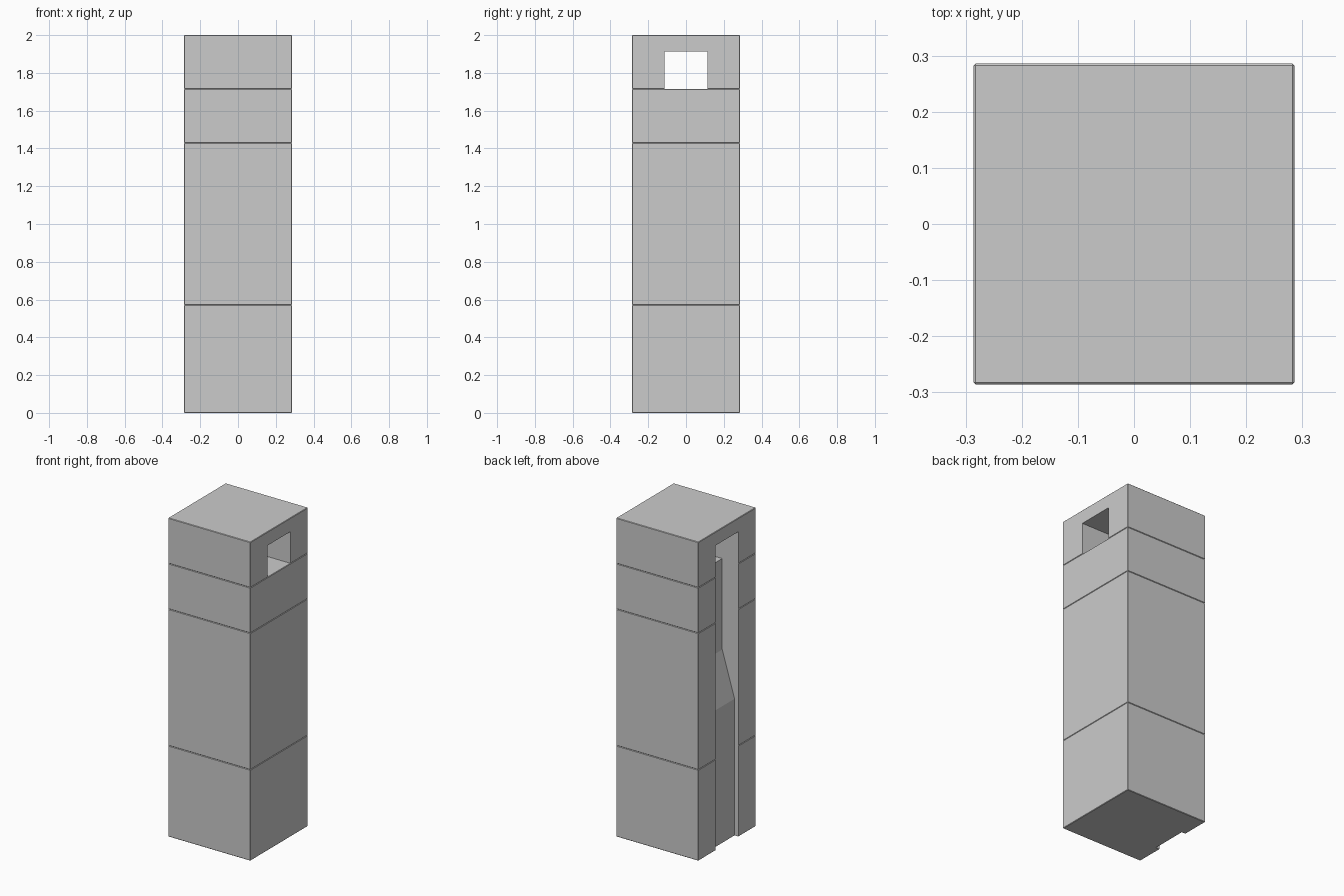
import bpy
import bmesh

if "Cube" in bpy.data.objects:
    bpy.data.objects.remove(bpy.data.objects["Cube"])

U = 2 / 7          # one module: the tower is 2 x 2 x 7 modules
SLOT = 0.4 * U     # half width of the slot and channel


def prism(name, profile, half_width):
    """Extrude an x/z profile symmetrically along y."""
    bm = bmesh.new()
    verts = [bm.verts.new((x * U, -half_width, z * U)) for x, z in profile]
    face = bm.faces.new(verts)
    ext = bmesh.ops.extrude_face_region(bm, geom=[face])
    moved = [g for g in ext["geom"] if isinstance(g, bmesh.types.BMVert)]
    bmesh.ops.translate(bm, verts=moved, vec=(0, 2 * half_width, 0))
    bmesh.ops.recalc_face_normals(bm, faces=bm.faces)
    mesh = bpy.data.meshes.new(name)
    bm.to_mesh(mesh)
    bm.free()
    obj = bpy.data.objects.new(name, mesh)
    bpy.context.collection.objects.link(obj)
    return obj


def block(name, z0, z1, cutter):
    """Square block with tiny chamfers, so the joints read as fine seams."""
    obj = prism(name, [(-1, z0), (1, z0), (1, z1), (-1, z1)], U)
    bevel = obj.modifiers.new("chamfer", 'BEVEL')
    bevel.width = 0.003
    bevel.segments = 1
    cut = obj.modifiers.new("cut", 'BOOLEAN')
    cut.operation = 'DIFFERENCE'
    cut.solver = 'EXACT'
    cut.object = cutter
    return obj


# Window cutter: passes right through the top block, open to its underside
window = prism("window_cutter",
               [(-1.5, 5.5), (1.5, 5.5), (1.5, 6.7), (-1.5, 6.7)], SLOT)

# Channel cutter: deep at the top, sloping out to a shallow groove at the foot
channel = prism("channel_cutter",
                [(-1.5, -0.5), (-0.9, -0.5), (-0.9, 3), (-0.6, 4),
                 (-0.6, 6.5), (-1.5, 6.5)], SLOT)

for cutter in (window, channel):
    cutter.hide_render = True
    cutter.display_type = 'WIRE'

# Stacked blocks, bottom to top
block("base_block", 0, 2, channel)
block("shaft_block", 2, 5, channel)
block("upper_block", 5, 6, channel)
block("window_block", 6, 7, window)
